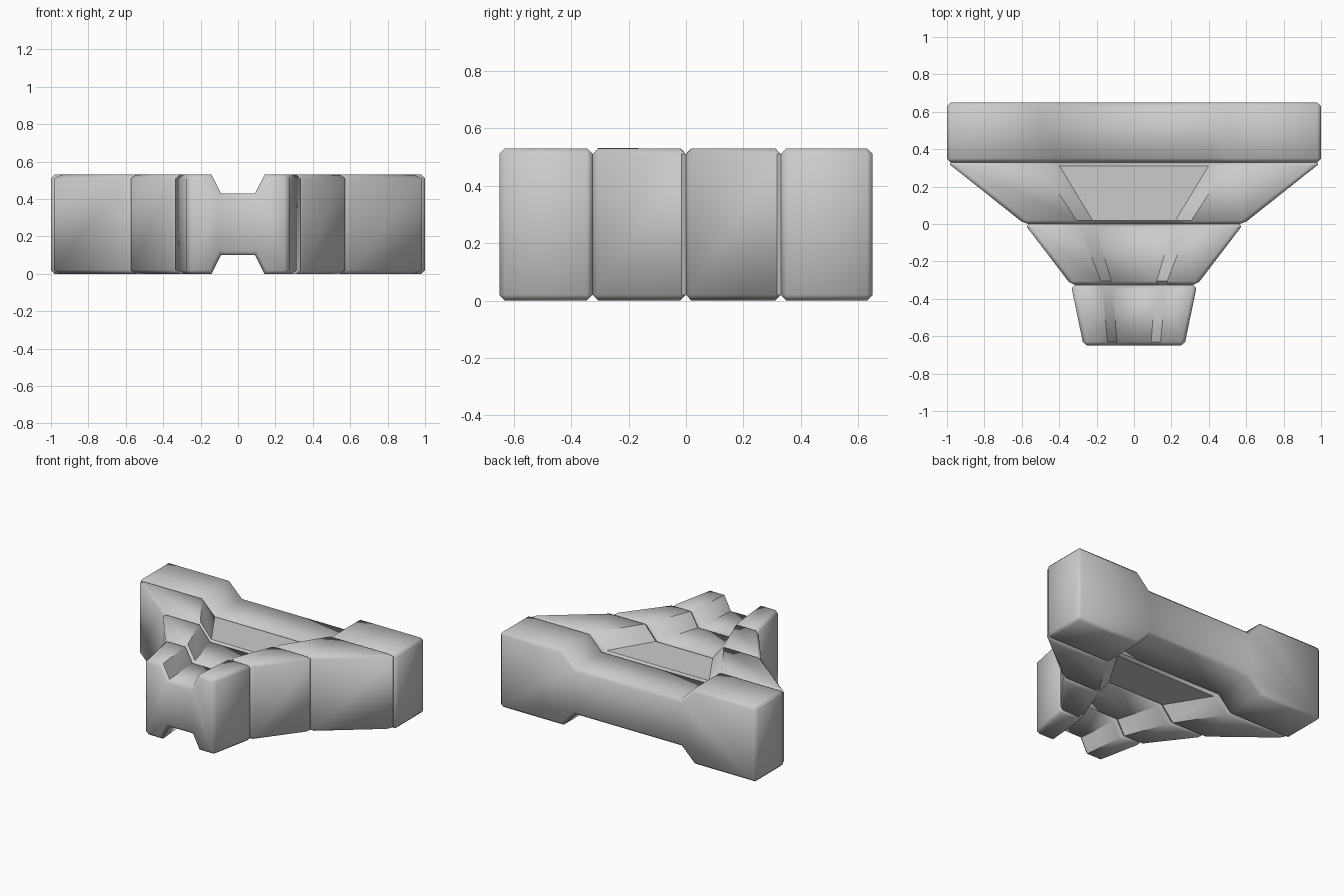
import bpy, bmesh, math

if "Cube" in bpy.data.objects:
    bpy.data.objects.remove(bpy.data.objects["Cube"])

H, D, BEVEL = 0.53, 0.10, 0.02


def profile(w, a, b):
    # Right half of the H-shaped section, bottom notch round to top notch, then mirrored
    half = [(b, D), (a, 0), (w, 0), (w, H), (a, H), (b, H - D)]
    return half + [(-x, z) for x, z in reversed(half)]


def segment(name, y0, front, y1, back):
    bm = bmesh.new()
    rings = [[bm.verts.new((x, y, z)) for x, z in profile(*s)]
             for y, s in ((y0, front), (y1, back))]
    n = len(rings[0])
    for r in rings:
        bm.faces.new(r)
    for i in range(n):
        j = (i + 1) % n
        bm.faces.new((rings[0][i], rings[0][j], rings[1][j], rings[1][i]))
    bmesh.ops.recalc_face_normals(bm, faces=bm.faces[:])
    # Chamfer the end outlines and outer corners; notch edges stay crisp
    corners = (2, 3, 8, 9)
    edges = [bm.edges.get((r[i], r[(i + 1) % n])) for r in rings for i in range(n)]
    edges += [bm.edges.get((rings[0][i], rings[1][i])) for i in corners]
    bmesh.ops.bevel(bm, geom=edges, offset=BEVEL, offset_type='OFFSET',
                    segments=1, profile=0.5, affect='EDGES', clamp_overlap=True)
    mesh = bpy.data.meshes.new(name)
    bm.to_mesh(mesh)
    bm.free()
    ob = bpy.data.objects.new(name, mesh)
    bpy.context.collection.objects.link(ob)
    bpy.ops.object.select_all(action='DESELECT')
    ob.select_set(True)
    bpy.context.view_layer.objects.active = ob
    bpy.ops.object.shade_smooth_by_angle(angle=math.radians(46))


# Half width, notch half width at the surface, notch half width at its floor
stations = [(-0.65, (0.27, 0.14, 0.09)), (-0.325, (0.337, 0.17, 0.115)),
            (0.0, (0.585, 0.295, 0.21)), (0.33, (1.0, 0.51, 0.41)),
            (0.65, (1.0, 0.51, 0.41))]
names = ["front_block", "lower_taper_block", "upper_taper_block", "rear_bar"]

# Four stacked blocks from narrow front to wide rear
for name, (y0, s0), (y1, s1) in zip(names, stations, stations[1:]):
    segment(name, y0, s0, y1, s1)
